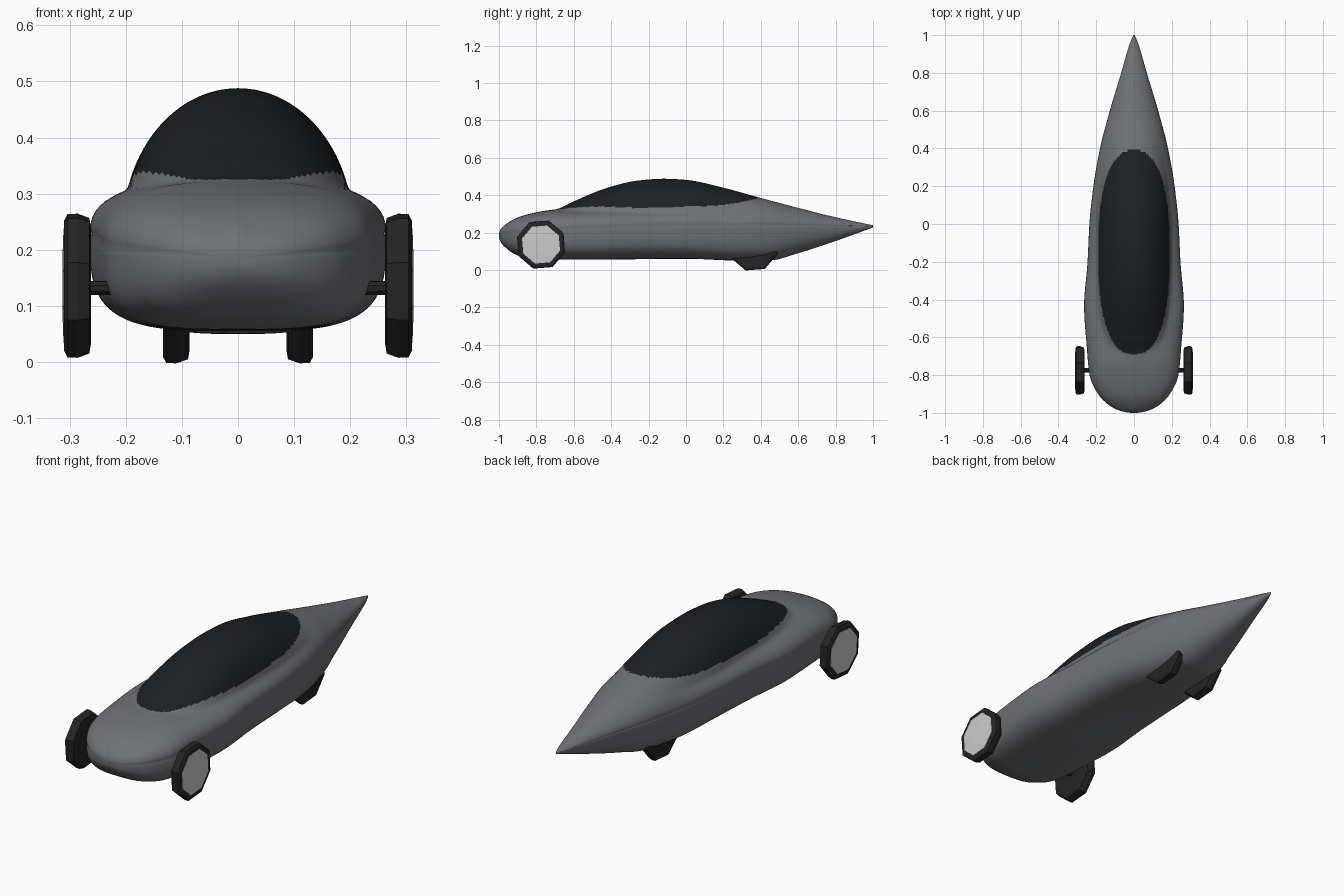
import bpy, bmesh, math
from mathutils import Matrix

if "Cube" in bpy.data.objects:
    bpy.data.objects.remove(bpy.data.objects["Cube"])


def material(name, rgb):
    m = bpy.data.materials.new(name)
    m.diffuse_color = (*rgb, 1)
    m.use_nodes = True
    m.node_tree.nodes["Principled BSDF"].inputs["Base Color"].default_value = m.diffuse_color
    return m


PAINT = material("grey_paint", (0.16, 0.165, 0.175))
GLASS = material("dark_glass", (0.012, 0.014, 0.016))
RUBBER = material("rubber", (0.018, 0.018, 0.018))
CAP = material("cap_metal", (0.62, 0.62, 0.62))


def to_u(y):
    return math.sqrt(max(0, (y + 1) / 2))


def curve(keys):
    """Smooth monotone curve through (y, value) keys, rounded at the nose."""
    xs, vs = [to_u(k[0]) for k in keys], [k[1] for k in keys]
    n = len(xs)
    d = [(vs[i + 1] - vs[i]) / (xs[i + 1] - xs[i]) for i in range(n - 1)]
    m = [d[0]] + [2 * d[i - 1] * d[i] / (d[i - 1] + d[i]) if d[i - 1] * d[i] > 0 else 0
                  for i in range(1, n - 1)] + [d[-1]]

    def f(u):
        i = 0
        while i < n - 2 and u > xs[i + 1]:
            i += 1
        h = xs[i + 1] - xs[i]
        t = min(1, max(0, (u - xs[i]) / h))
        return ((2*t**3 - 3*t*t + 1) * vs[i] + (t**3 - 2*t*t + t) * h * m[i]
                + (3*t*t - 2*t**3) * vs[i + 1] + (t**3 - t*t) * h * m[i + 1])
    return f


# Body profiles along the length
width = curve([(-1, .002), (-.97, .115), (-.9, .19), (-.8, .235), (-.65, .25), (-.43, .264),
               (-.2, .246), (0, .236), (.2, .215), (.4, .18), (.6, .128), (.8, .068), (.95, .024), (1, .004)])
seam = curve([(-1, .185), (-.8, .208), (-.4, .23), (0, .24), (.5, .24), (1, .233)])
bottom = curve([(-1, .18), (-.97, .125), (-.9, .078), (-.8, .058), (-.5, .055), (0, .06),
                (.3, .05), (.45, .052), (.6, .09), (.8, .155), (1, .227)])
shoulder = curve([(-1, .19), (-.97, .236), (-.9, .28), (-.8, .308), (-.7, .322), (-.4, .328),
                  (0, .334), (.2, .347), (.4, .366), (.6, .323), (.8, .279), (1, .238)])
crest = curve([(-1, .19), (-.9, .278), (-.8, .304), (-.7, .322), (-.6, .367), (-.4, .446), (-.25, .479),
               (-.12, .488), (0, .482), (.2, .44), (.4, .385), (.6, .332), (.8, .282), (1, .239)])
dome = curve([(-1, .002), (-.8, .15), (-.6, .195), (-.3, .205), (0, .204), (.2, .19),
              (.4, .165), (.6, .115), (.8, .061), (1, .003)])
lower_n = curve([(-1, 2.4), (-.7, 3.6), (.2, 3.6), (.6, 2.6), (1, 2.2)])
upper_n = curve([(-1, 2.4), (-.6, 2.6), (0, 2.5), (.4, 2), (1, 2)])


def radius(c, s, a, b, n):
    return (abs(c / a) ** n + abs(s / b) ** n) ** (-1 / n)


def build_body(stations=260, ring=160):
    bm = bmesh.new()
    rows = []
    for i in range(stations + 1):
        u = i / stations
        z0, w = seam(u), width(u)
        row = []
        for j in range(ring):
            a = 2 * math.pi * j / ring
            c, s = math.cos(a), math.sin(a)
            if s >= 0:
                r1 = radius(c, s, w, max(.002, shoulder(u) - z0), upper_n(u))
                r2 = radius(c, s, dome(u), max(.002, crest(u) - z0), 2)
                big = max(r1, r2)
                r = big * ((r1 / big) ** 40 + (r2 / big) ** 40) ** (1 / 40)
            else:
                r = radius(c, s, w, max(.002, z0 - bottom(u)), lower_n(u))
            if j in (0, ring // 2):
                r = max(r * .5, r - .003)
            row.append(bm.verts.new((r * c, 2 * u * u - 1, z0 + r * s)))
        rows.append(row)
    for p, q in zip(rows, rows[1:]):
        for j in range(ring):
            k = (j + 1) % ring
            f = bm.faces.new((p[j], p[k], q[k], q[j]))
            x, y, z = f.calc_center_median()
            # Canopy outline seen from above
            inside = abs(x / .189) ** 2.4 + abs((y + .15) / .54) ** 2.5 < 1
            f.material_index = int(inside and z > .3)
    bm.faces.new(rows[0])
    bm.faces.new(rows[-1])
    bmesh.ops.recalc_face_normals(bm, faces=bm.faces)
    for f in bm.faces:
        f.smooth = True
    return finish(bm, "body_with_canopy", [PAINT, GLASS])


def finish(bm, name, mats):
    me = bpy.data.meshes.new(name)
    bm.to_mesh(me)
    bm.free()
    for m in mats:
        me.materials.append(m)
    ob = bpy.data.objects.new(name, me)
    bpy.context.collection.objects.link(ob)
    return ob


def lathe(name, profile, centre, side, mat, sides=8):
    """Flat-faced solid turned about the x axis; profile is (outward x, radius)."""
    bm = bmesh.new()
    rings = []
    for x, r in profile:
        rings.append([bm.verts.new((side * x, r * math.cos(t), r * math.sin(t))) for t in
                      [2 * math.pi * (k + .5) / sides + .08 for k in range(sides)]])
    for p, q in zip(rings, rings[1:]):
        for k in range(sides):
            bm.faces.new((p[k], p[(k + 1) % sides], q[(k + 1) % sides], q[k]))
    bm.faces.new(rings[0])
    bm.faces.new(rings[-1])
    bmesh.ops.recalc_face_normals(bm, faces=bm.faces)
    bm.transform(Matrix.Translation((side * centre[0], centre[1], centre[2])))
    return finish(bm, name, [mat])


build_body()

# Wheels: exposed front pair, rear pair mostly inside the body
TYRE = [(-.024, .108), (-.021, .127), (0, .135), (.018, .134), (.024, .122)]
for side, label in ((-1, "left"), (1, "right")):
    lathe(f"front_tyre_{label}", TYRE, (.286, -.775, .136), side, RUBBER)
    lathe(f"front_wheel_cap_{label}", [(.02, .109), (.025, .107), (.027, .05)],
          (.286, -.775, .136), side, CAP)
    lathe(f"front_axle_{label}", [(-.1, .013), (0, .013)], (.27, -.775, .132), side, RUBBER)
    lathe(f"rear_tyre_{label}", TYRE, (.11, .36, .126), side, RUBBER)
